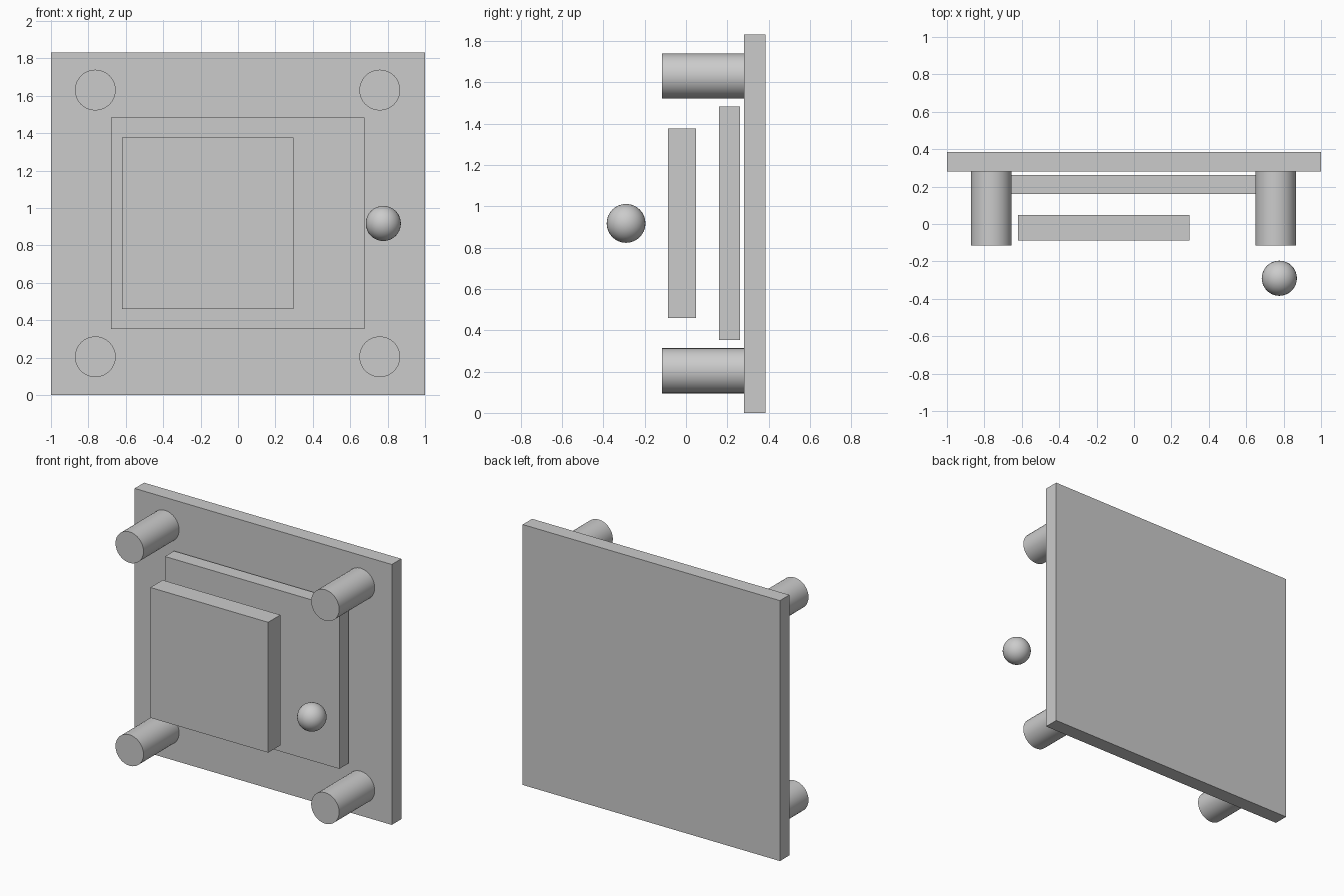
import bpy
from math import radians

if "Cube" in bpy.data.objects:
    bpy.data.objects.remove(bpy.data.objects["Cube"])


def plate(name, x0, x1, y0, y1, z0, z1):
    bpy.ops.mesh.primitive_cube_add(size=1, location=((x0 + x1) / 2, (y0 + y1) / 2, (z0 + z1) / 2))
    ob = bpy.context.object
    ob.name = name
    ob.scale = (x1 - x0, y1 - y0, z1 - z0)
    bpy.ops.object.transform_apply(location=False, rotation=False, scale=True)
    return ob


def post(name, x, z, radius=0.109, y0=-0.115, y1=0.28):
    bpy.ops.mesh.primitive_cylinder_add(vertices=32, radius=radius, depth=y1 - y0,
                                        location=(x, (y0 + y1) / 2, z),
                                        rotation=(radians(90), 0, 0))
    bpy.context.object.name = name
    bpy.ops.object.shade_smooth_by_angle(angle=radians(30))


# Stacked plates, back to front
plate("back_plate", -1, 1, 0.28, 0.385, 0, 1.83)
plate("middle_plate", -0.68, 0.676, 0.16, 0.261, 0.353, 1.483)
plate("front_plate", -0.62, 0.296, -0.088, 0.048, 0.46, 1.376)

# Corner posts
for side, x in (("left", -0.763), ("right", 0.758)):
    for level, z in (("lower", 0.204), ("upper", 1.63)):
        post(f"{level}_{side}_post", x, z)

# Floating ball
bpy.ops.mesh.primitive_uv_sphere_add(segments=32, ring_count=16, radius=0.094,
                                     location=(0.777, -0.29, 0.917))
bpy.context.object.name = "ball"
bpy.ops.object.shade_smooth()
